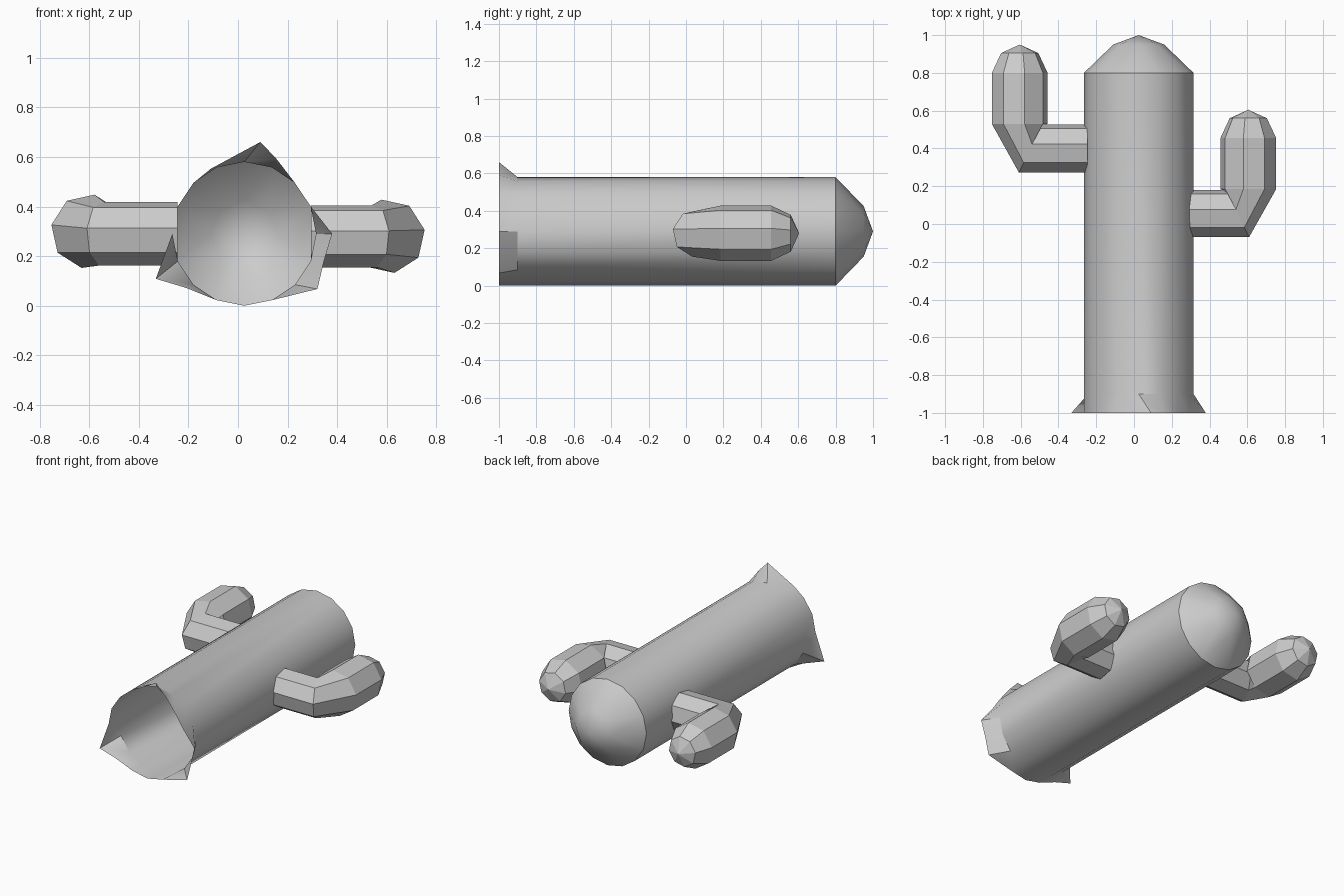
import bpy, bmesh
from math import cos, sin, radians, tau

cube = bpy.data.objects.get("Cube")
if cube:
    bpy.data.objects.remove(cube)

grey = bpy.data.materials.new("plain grey")
grey.use_nodes = True
COLOUR = (0.6, 0.6, 0.6, 1)
grey.diffuse_color = COLOUR
grey.node_tree.nodes["Principled BSDF"].inputs["Base Color"].default_value = COLOUR


def finish(bm, name, smooth):
    """Turn a bmesh into a named, coloured object."""
    bmesh.ops.recalc_face_normals(bm, faces=bm.faces[:])
    mesh = bpy.data.meshes.new(name)
    bm.to_mesh(mesh)
    bm.free()
    mesh.materials.append(grey)
    obj = bpy.data.objects.new(name, mesh)
    bpy.context.collection.objects.link(obj)
    if smooth:
        bpy.ops.object.select_all(action='DESELECT')
        obj.select_set(True)
        bpy.context.view_layer.objects.active = obj
        bpy.ops.object.shade_smooth_by_angle(angle=radians(30))
    return obj


def bridge(bm, a, b):
    """Join two closed rings of equal length with quads."""
    n = len(a)
    for i in range(n):
        j = (i + 1) % n
        bm.faces.new((a[i], a[j], b[j], b[i]))


def fan(bm, ring, tip):
    """Close a ring to a single point."""
    for i in range(len(ring)):
        bm.faces.new((ring[i], ring[(i + 1) % len(ring)], tip))


def build_trunk():
    SIDES, R, CX, CZ = 16, 0.29, 0.025, 0.29
    bm = bmesh.new()

    def point(y, angle, r):
        return bm.verts.new((CX + r * cos(angle), y, CZ + r * sin(angle)))

    def ring(y, r, sides=SIDES):
        return [point(y, tau * i / sides, r) for i in range(sides)]

    # Open root end: a few rim points pulled out into pointed flares
    flares = {0: (0, 0.355), 15: (-19, 0.34), 14: (-37, 0.37),
              10: (-137, 0.32), 9: (-153, 0.40),
              5: (117, 0.295), 4: (80, 0.376), 3: (67, 0.33)}
    rim = []
    for i in range(SIDES):
        degrees, r = flares.get(i, (360 * i / SIDES, R))
        rim.append(point(-1, radians(degrees), r))
    low, high = ring(-0.9, R), ring(0.8, R)
    bridge(bm, rim, low)
    bridge(bm, low, high)

    # Faceted dome: the ring halves its sides on the way to the tip
    crown = ring(0.95, 0.135, SIDES // 2)
    for j, v in enumerate(crown):
        k = 2 * j
        bm.faces.new((high[k - 1], high[k], v))
        bm.faces.new((high[k], high[k + 1], v))
        bm.faces.new((high[k + 1], crown[(j + 1) % len(crown)], v))
    fan(bm, crown, point(1, 0, 0))
    return finish(bm, "trunk", True)


def build_arm(name, side, y0, z_base, r_base, z_tip):
    """Octagonal arm: sideways out of the trunk, then bent along +y."""
    bm = bmesh.new()
    angles = [radians(10) + tau * i / 8 for i in range(8)]

    def sideways(x, slant):
        return [bm.verts.new((side * (x + slant * cos(a)),
                              y0 - r_base * cos(a),
                              z_base + r_base * sin(a))) for a in angles]

    def upward(y, r):
        return [bm.verts.new((side * (0.605 + r * cos(a)), y0 + y,
                              z_tip + r * sin(a))) for a in angles]

    rings = [sideways(0.245 if side < 0 else 0.295, 0), sideways(0.55, 0.06),
             upward(0.13, 0.15), upward(0.4, 0.15), upward(0.505, 0.1)]
    for a, b in zip(rings, rings[1:]):
        bridge(bm, a, b)
    fan(bm, rings[-1], bm.verts.new((side * 0.605, y0 + 0.55, z_tip)))
    return finish(bm, name, False)


build_trunk()
build_arm("right_arm", -1, 0.4, 0.29, 0.13, 0.30)
build_arm("left_arm", 1, 0.055, 0.28, 0.127, 0.28)
